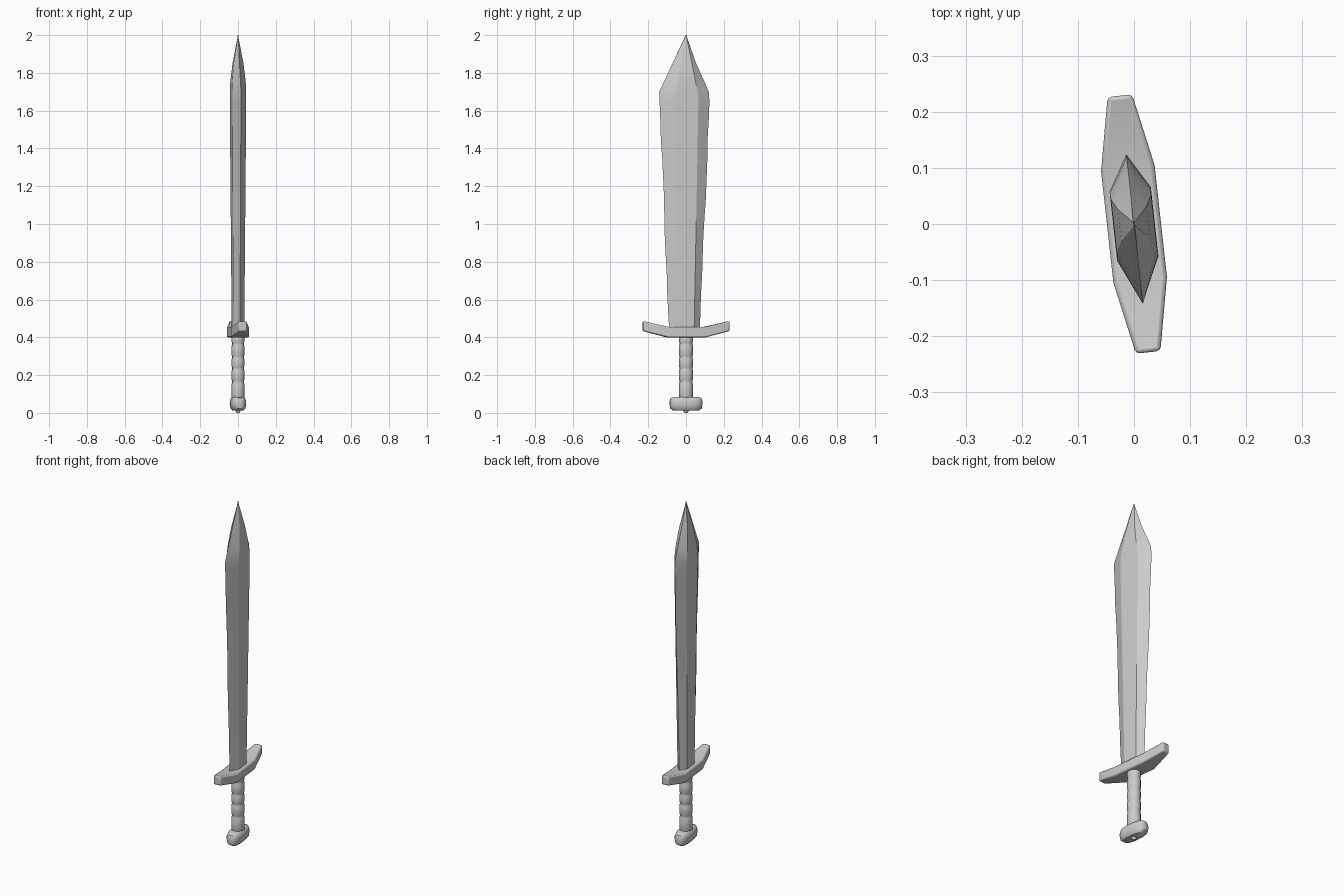
import bpy, bmesh, math, random
from mathutils import Vector

if "Cube" in bpy.data.objects:
    bpy.data.objects.remove(bpy.data.objects["Cube"])

random.seed(4)
TWIST = math.radians(6.3)   # whole sword is turned slightly about z


def loft(name, rings, bevel=0.0, angle=30):
    """Skin a list of equal-length point rings and cap both ends."""
    bm = bmesh.new()
    loops = [[bm.verts.new(p) for p in ring] for ring in rings]
    n = len(loops[0])
    for a, b in zip(loops, loops[1:]):
        for i in range(n):
            j = (i + 1) % n
            bm.faces.new((a[i], a[j], b[j], b[i]))
    bm.faces.new(loops[0][::-1])
    bm.faces.new(loops[-1])
    bmesh.ops.remove_doubles(bm, verts=bm.verts, dist=0.0002)
    bmesh.ops.recalc_face_normals(bm, faces=bm.faces)
    mesh = bpy.data.meshes.new(name)
    bm.to_mesh(mesh)
    bm.free()
    obj = bpy.data.objects.new(name, mesh)
    bpy.context.collection.objects.link(obj)
    obj.rotation_euler.z = TWIST
    if bevel:
        mod = obj.modifiers.new("soft_edges", 'BEVEL')
        mod.width, mod.segments, mod.limit_method = bevel, 2, 'ANGLE'
    bpy.ops.object.select_all(action='DESELECT')
    obj.select_set(True)
    bpy.context.view_layer.objects.active = obj
    bpy.ops.object.shade_smooth_by_angle(angle=math.radians(angle))
    return obj


def oval(rx, ry, z, n=16, power=1.0):
    """Horizontal superellipse ring."""
    ring = []
    for i in range(n):
        t = 2 * math.pi * (i + 0.5) / n
        c, s = math.cos(t), math.sin(t)
        ring.append((rx * math.copysign(abs(c) ** power, c),
                     ry * math.copysign(abs(s) ** power, s), z))
    return ring


def blade_ring(z, left, right, thick, flat):
    """Hexagonal section: two flats and two cutting edges."""
    return [(0, right, z), (-thick, flat, z), (-thick, -flat, z),
            (0, left, z), (thick, -flat, z), (thick, flat, z)]


# Blade: widens towards the shoulder, with slightly worn edges
rings = []
steps = 12
for i in range(steps + 1):
    t = i / steps
    wear = random.uniform(-0.003, 0.003) if 0 < i < steps else 0
    rings.append(blade_ring(0.43 + 1.22 * t, -0.089 - 0.052 * t + wear,
                            0.074 + 0.051 * t + wear,
                            0.029 + 0.008 * t, 0.040 + 0.022 * t))
rings += [blade_ring(1.70, -0.143, 0.121, 0.037, 0.058),
          blade_ring(1.75, -0.119, 0.100, 0.036, 0.048),
          blade_ring(1.85, -0.072, 0.054, 0.026, 0.029),
          blade_ring(1.998, -0.002, 0.002, 0.001, 0.001),
          [(0, 0, 2.0)] * 6]
# Collapse the tip to a point without a degenerate ring
tip = rings.pop()[0]
rings[-1] = [Vector(tip) + Vector((0.0015 * math.sin(k * math.pi / 3),
             0.0015 * math.cos(k * math.pi / 3), 0)) for k in range(6)]
loft("blade", rings, angle=20)

# Crossguard: flat centre, tapered arms swept up towards the blade
stations = [(-0.23, 0.022, 0.433, 0.486), (-0.10, 0.048, 0.400, 0.456),
            (0.10, 0.048, 0.400, 0.456), (0.23, 0.022, 0.433, 0.486)]
loft("crossguard", [[(-w, y, lo), (w, y, lo), (w, y, hi), (-w, y, hi)]
                    for y, w, lo, hi in stations], bevel=0.007)

# Grip: four wrapped bands separated by shallow grooves
bands = [0.07, 0.165, 0.235, 0.295, 0.365, 0.41]
rings = []
for lo, hi in zip(bands, bands[1:]):
    for z, r in ((lo + 0.003, 0.034), (lo + 0.014, 0.038),
                 (hi - 0.014, 0.038), (hi - 0.003, 0.034)):
        rings.append(oval(r * 0.92, r, z, 12))
loft("grip", rings, angle=40)

# Pommel: rounded slab
profile = [(0.028, 0.070, 0.013), (0.038, 0.084, 0.024), (0.042, 0.087, 0.045),
           (0.041, 0.087, 0.064), (0.036, 0.082, 0.078), (0.027, 0.068, 0.085)]
loft("pommel", [oval(rx, ry, z, 20, 0.75) for rx, ry, z in profile], angle=40)

# Rivet under the pommel
loft("pommel_rivet", [oval(r, r, z, 10) for r, z in
                      ((0.007, 0.0), (0.012, 0.005), (0.013, 0.02))], angle=40)
